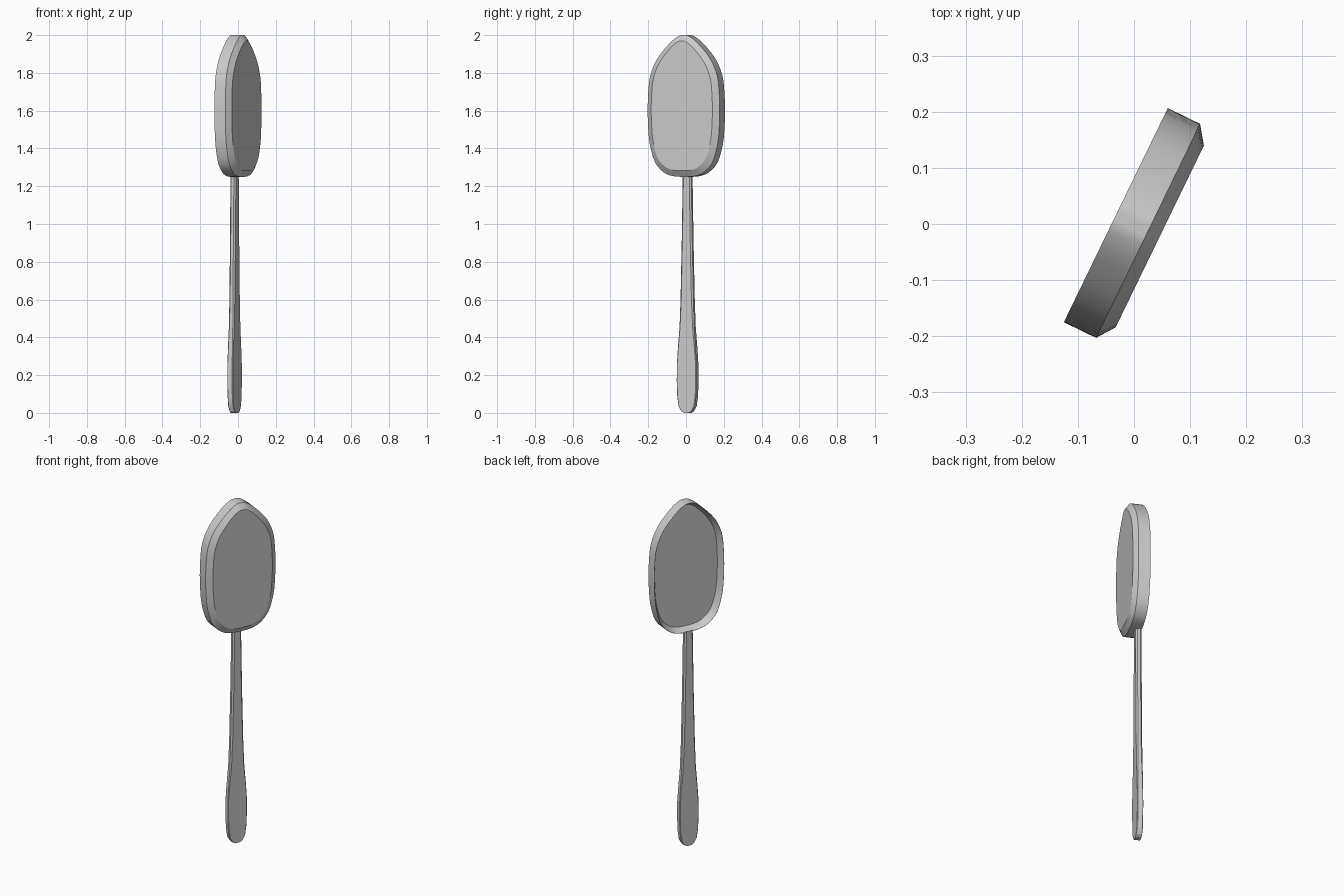
import bpy, bmesh, math
from mathutils import Vector

if "Cube" in bpy.data.objects:
    bpy.data.objects.remove(bpy.data.objects["Cube"])

ANGLE = math.radians(64.1)
U = Vector((math.cos(ANGLE), math.sin(ANGLE), 0))    # across the width
N = Vector((math.sin(ANGLE), -math.cos(ANGLE), 0))   # towards the domed side


def place(u, n, z):
    return U * u + N * n + Vector((0, 0, z))


def loft(name, rings, angle):
    """Skin a list of equal-length rings and cap both ends."""
    bm = bmesh.new()
    loops = [[bm.verts.new(p) for p in ring] for ring in rings]
    k = len(loops[0])
    for a, b in zip(loops, loops[1:]):
        for i in range(k):
            j = (i + 1) % k
            bm.faces.new((a[i], a[j], b[j], b[i]))
    bm.faces.new(loops[0])
    bm.faces.new(loops[-1])
    bmesh.ops.recalc_face_normals(bm, faces=bm.faces)
    mesh = bpy.data.meshes.new(name)
    bm.to_mesh(mesh)
    bm.free()
    obj = bpy.data.objects.new(name, mesh)
    bpy.context.collection.objects.link(obj)
    bpy.ops.object.select_all(action='DESELECT')
    obj.select_set(True)
    bpy.context.view_layer.objects.active = obj
    bpy.ops.object.shade_smooth_by_angle(angle=math.radians(angle))
    return obj


def smooth_loop(pts, steps):
    """Closed Catmull-Rom curve through the points."""
    out = []
    m = len(pts)
    for i in range(m):
        p0, p1, p2, p3 = (Vector(pts[(i + d) % m]) for d in (-1, 0, 1, 2))
        for s in range(steps):
            t = s / steps
            out.append(0.5 * (2 * p1 + (p2 - p0) * t
                              + (2 * p0 - 5 * p1 + 4 * p2 - p3) * t * t
                              + (3 * p1 - p0 - 3 * p2 + p3) * t ** 3))
    return out


# Bowl: half outline (width, height), mirrored
half = [(0.03, 1.995), (0.083, 1.957), (0.156, 1.875), (0.197, 1.785),
        (0.209, 1.69), (0.212, 1.6), (0.209, 1.51), (0.199, 1.42),
        (0.168, 1.325), (0.115, 1.272), (0.06, 1.253)]
outline = [(0, 2.0)] + half + [(0, 1.25)] + [(-u, z) for u, z in reversed(half)]
outline = smooth_loop(outline, 3)
MID, HU, HZ = 1.625, 0.212, 0.375


def bowl_ring(inset, n):
    su, sz = 1 - inset / HU, 1 - inset / HZ
    return [place(p.x * su, n, MID + (p.y - MID) * sz) for p in outline]


# recessed floor, sloping inner wall, outer wall, bevel, front face
loft("bowl", [bowl_ring(0.022, 0.0), bowl_ring(0.001, -0.036),
              bowl_ring(0.0, -0.036), bowl_ring(0.0, 0.028),
              bowl_ring(0.032, 0.051)], 25)

# Handle: (height, half width, chamfer) sections
sections = [(0.0, 0.016, 0.002), (0.008, 0.03, 0.002), (0.035, 0.047, 0.003),
            (0.09, 0.055, 0.003), (0.17, 0.058, 0.003), (0.26, 0.057, 0.003),
            (0.35, 0.051, 0.004), (0.45, 0.043, 0.006), (0.6, 0.038, 0.008),
            (0.9, 0.031, 0.008), (1.254, 0.025, 0.008)]
BACK, FRONT = -0.036, -0.004


def handle_ring(z, w, c):
    pts = [(w, BACK + c), (w, FRONT - c), (w - c, FRONT), (c - w, FRONT),
           (-w, FRONT - c), (-w, BACK + c), (c - w, BACK), (w - c, BACK)]
    return [place(u, n, z) for u, n in pts]


loft("handle", [handle_ring(*s) for s in sections], 25)
